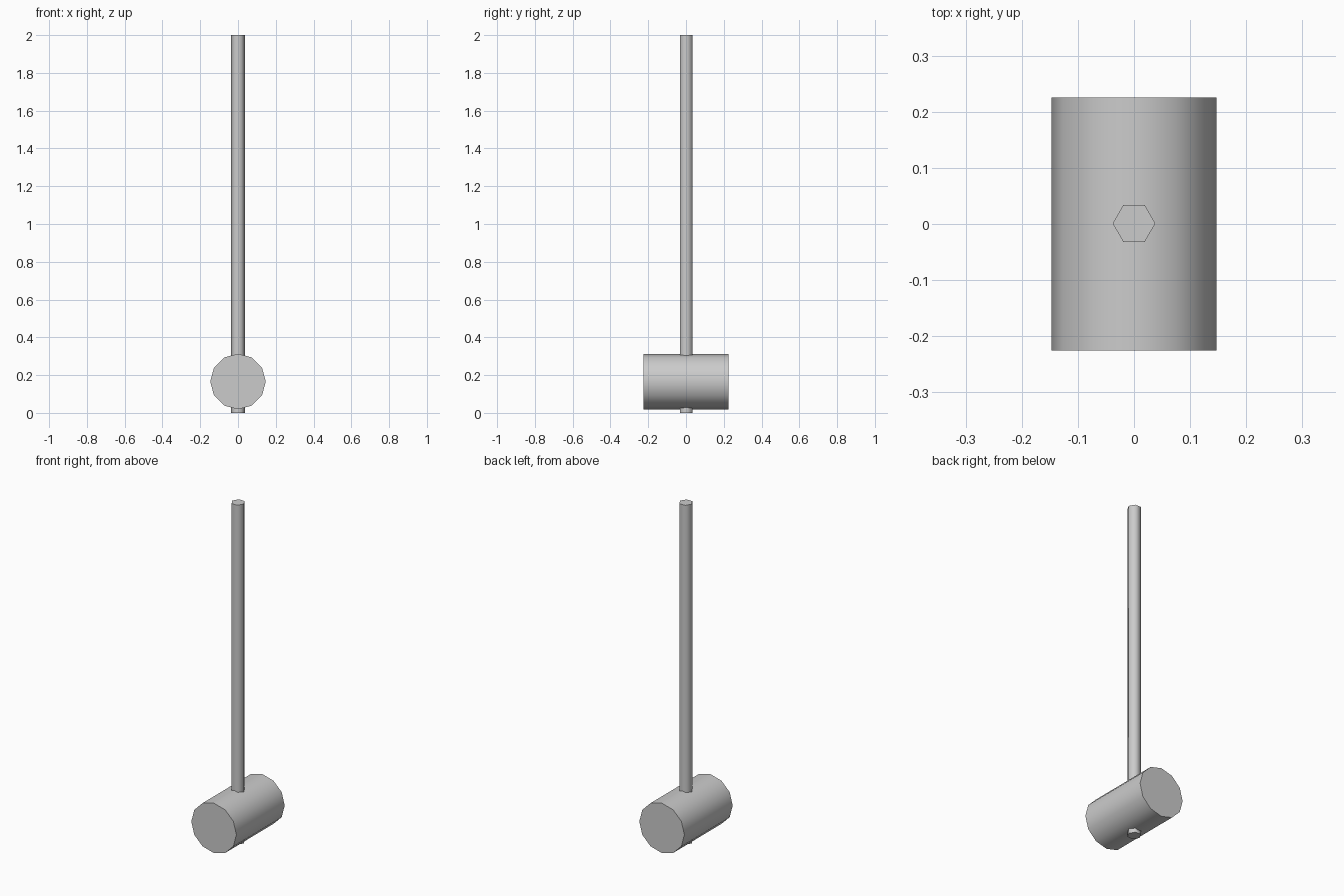
import bpy, math

if "Cube" in bpy.data.objects:
    bpy.data.objects.remove(bpy.data.objects["Cube"])


def cylinder(name, sides, radius, length, location, rotation):
    bpy.ops.mesh.primitive_cylinder_add(vertices=sides, radius=radius, depth=length,
                                        location=location, rotation=rotation)
    obj = bpy.context.object
    obj.name = name
    # round the shading of the sides, keep the end caps crisp
    bpy.ops.object.shade_smooth_by_angle(angle=math.radians(65))
    return obj


# long hexagonal shaft, corners pointing along x
cylinder("handle", 6, 0.038, 2.0, (0, 0.001, 1.0), (0, 0, math.radians(90)))

# twelve-sided barrel head lying along y, ridge on top
cylinder("hammer_head", 12, 0.147, 0.45, (0, 0, 0.166), (math.radians(90), 0, 0))
